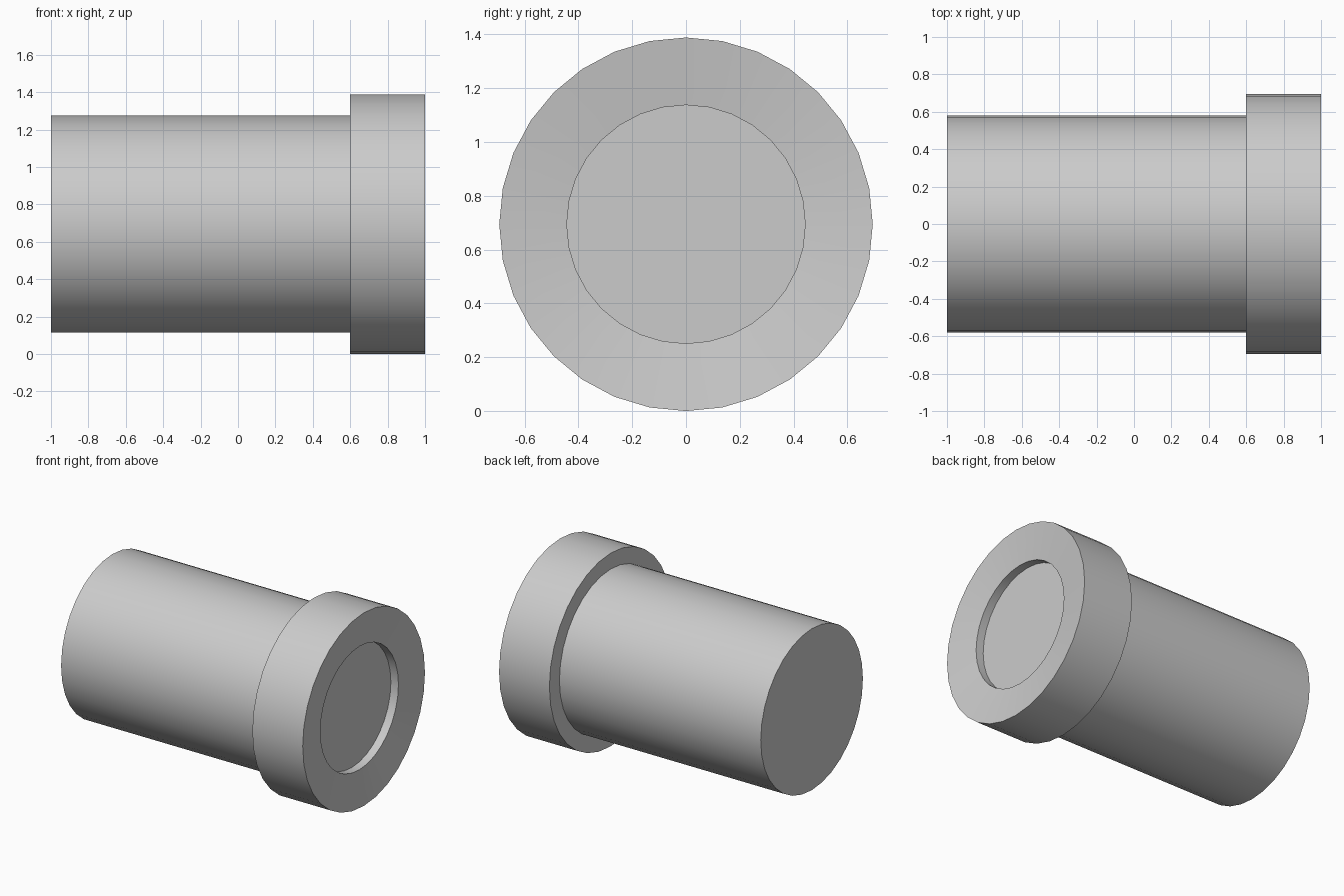
import bpy
import math

if "Cube" in bpy.data.objects:
    bpy.data.objects.remove(bpy.data.objects["Cube"], do_unlink=True)

SIDES = 32
AXIS_Z = 0.694

grey = bpy.data.materials.new("plain grey")
grey.use_nodes = True
colour = (0.6, 0.6, 0.6, 1)
grey.diffuse_color = colour
grey.node_tree.nodes["Principled BSDF"].inputs["Base Color"].default_value = colour


def lathe(name, profile, cap_start=False, cap_end=False):
    """Revolve (x, radius) points around the long axis."""
    verts, faces = [], []
    for x, r in profile:
        for i in range(SIDES):
            a = math.tau * i / SIDES
            verts.append((x, -r * math.sin(a), r * math.cos(a)))
    for k in range(len(profile) - 1):
        for i in range(SIDES):
            j = (i + 1) % SIDES
            a, b = k * SIDES, (k + 1) * SIDES
            faces.append((a + i, b + i, b + j, a + j))
    if cap_start:
        faces.append(tuple(range(SIDES)))
    if cap_end:
        last = (len(profile) - 1) * SIDES
        faces.append(tuple(last + i for i in reversed(range(SIDES))))
    mesh = bpy.data.meshes.new(name)
    mesh.from_pydata(verts, [], faces)
    mesh.materials.append(grey)
    obj = bpy.data.objects.new(name, mesh)
    obj.location.z = AXIS_Z
    bpy.context.collection.objects.link(obj)
    bpy.ops.object.select_all(action="DESELECT")
    obj.select_set(True)
    bpy.context.view_layer.objects.active = obj
    # Make all faces point outward
    bpy.ops.object.shade_smooth_by_angle(angle=math.radians(30))
    return obj


# Long barrel with a closed end
lathe("barrel", [(-1, 0.58), (0.6, 0.58)], cap_start=True)

# Wide collar: back ring, rim, dished face, and a shallow round recess
lathe("collar", [(0.6, 0.58), (0.6, 0.694), (1, 0.694), (0.965, 0.443), (0.905, 0.443)],
      cap_end=True)
